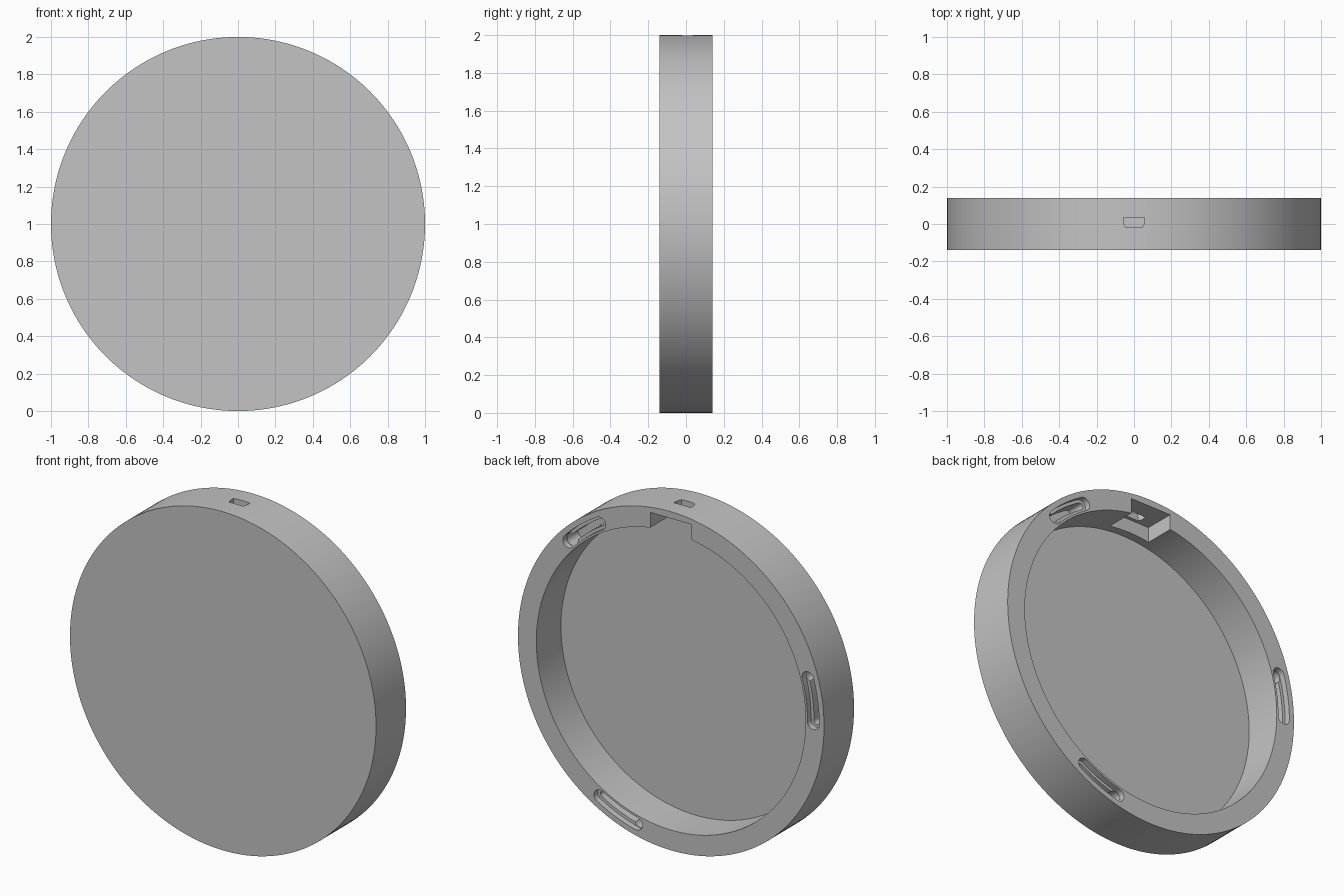
import bpy, bmesh
from math import cos, sin, radians, tau
from mathutils import Vector

if "Cube" in bpy.data.objects:
    bpy.data.objects.remove(bpy.data.objects["Cube"])

BACK, FLOOR, CENTRE = 0.14, -0.09, 1.0

grey = bpy.data.materials.new("plain grey")
grey.use_nodes = True
colour = (0.55, 0.55, 0.55, 1)
grey.diffuse_color = colour
grey.node_tree.nodes["Principled BSDF"].inputs["Base Color"].default_value = colour


def prism(name, base, push):
    """Closed solid: a flat outline pushed along a vector."""
    bm = bmesh.new()
    face = bm.faces.new([bm.verts.new(p) for p in base])
    top = bmesh.ops.extrude_face_region(bm, geom=[face], use_keep_orig=True)
    verts = [v for v in top["geom"] if isinstance(v, bmesh.types.BMVert)]
    bmesh.ops.translate(bm, verts=verts, vec=push)
    bmesh.ops.recalc_face_normals(bm, faces=bm.faces)
    mesh = bpy.data.meshes.new(name)
    bm.to_mesh(mesh)
    bm.free()
    mesh.materials.append(grey)
    obj = bpy.data.objects.new(name, mesh)
    bpy.context.collection.objects.link(obj)
    return obj


def upright(name, outline, y0, y1):
    """Prism along y from an outline measured around the disc centre."""
    return prism(name, [(x, y0, z + CENTRE) for x, z in outline], Vector((0, y1 - y0, 0)))


def circle(radius, count, cx=0, cz=0):
    return [(cx + radius * cos(tau * i / count), cz + radius * sin(tau * i / count))
            for i in range(count)]


def arc_slot(mid, half, ring, width, steps=12):
    """Curved slot outline with round ends."""
    pts = []
    lo, hi = radians(mid - half), radians(mid + half)
    for r, a, b in ((ring + width, lo, hi), (ring - width, hi, lo)):
        for i in range(steps + 1):
            t = a + (b - a) * i / steps
            pts.append((r * cos(t), r * sin(t)))
        # round cap at the end of this side
        side = 1 if r > ring else -1
        for i in range(1, steps):
            u = b + side * radians(180) * i / steps + (0 if side > 0 else radians(180))
            if side < 0:
                u = b + radians(180) + radians(180) * i / steps
            pts.append((ring * cos(b) + width * cos(u), ring * sin(b) + width * sin(u)))
    return pts


# Round case
case = upright("round_case", circle(1, 160), -BACK, BACK)
cutters = [upright("cavity_cutter", circle(0.88, 160), FLOOR, 0.3)]

# Connector pocket in the rim
half = 0.135
pocket = [(-half, 0.8), (half, 0.8), (half, 0.96), (-half, 0.96)]
cutters.append(upright("pocket_cutter", pocket, -0.04, 0.3))

# Tapered port through the top wall
right = [(0.055, 0.035), (0.053, 0.0), (0.043, -0.02)]
port = right + [(-x, y) for x, y in reversed(right)]
cutters.append(prism("port_cutter", [(x, y, 1.9) for x, y in port], Vector((0, 0, 0.2))))

# Three keyhole mounting slots
for mid in (52, 172, 292):
    a = radians(mid - 8)
    cutters.append(upright("slot_cutter", arc_slot(mid, 8, 0.93, 0.038), 0.105, 0.3))
    cutters.append(upright("groove_cutter", arc_slot(mid, 8, 0.93, 0.02), 0.0, 0.3))
    cutters.append(upright("keyhole_cutter",
                           circle(0.036, 24, 0.93 * cos(a), 0.93 * sin(a)), 0.0, 0.3))

bpy.context.view_layer.objects.active = case
for cutter in cutters:
    cutter.hide_render = True
    mod = case.modifiers.new("cut", "BOOLEAN")
    mod.operation = "DIFFERENCE"
    mod.solver = "EXACT"
    mod.object = cutter
    bpy.ops.object.modifier_apply(modifier=mod.name)
for cutter in cutters:
    bpy.data.objects.remove(cutter)

# Smooth walls with crisp rims
bpy.ops.object.select_all(action="DESELECT")
case.select_set(True)
bpy.ops.object.shade_smooth_by_angle(angle=radians(30))
